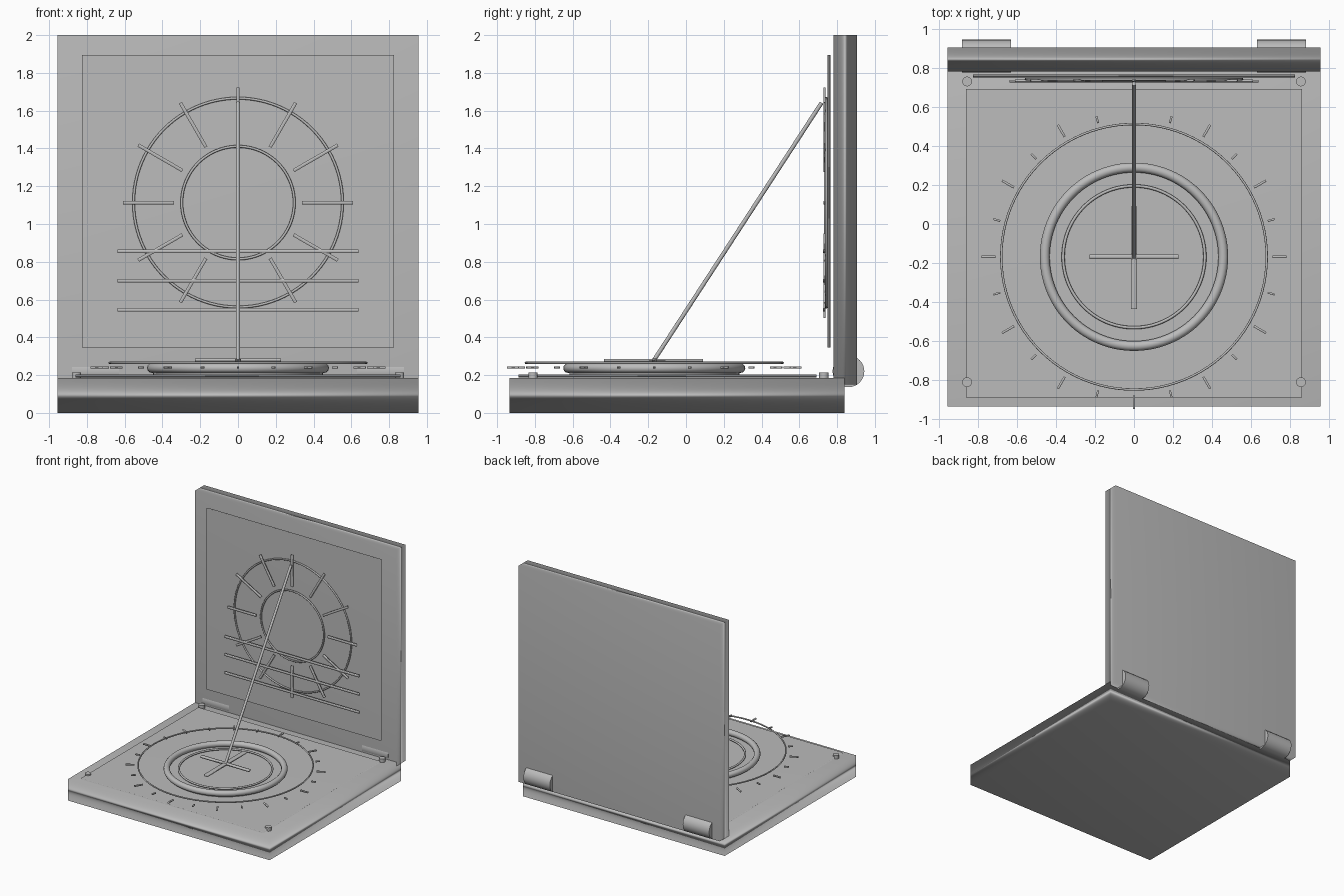
import bpy, math
from mathutils import Vector

cube = bpy.data.objects.get("Cube")
if cube:
    bpy.data.objects.remove(cube, do_unlink=True)

grey = bpy.data.materials.new("plain grey")
grey.use_nodes = True
grey.diffuse_color = (0.5, 0.5, 0.5, 1)
grey.node_tree.nodes["Principled BSDF"].inputs["Base Color"].default_value = (0.5, 0.5, 0.5, 1)


def finish(name):
    ob = bpy.context.object
    ob.name = name
    ob.data.materials.append(grey)
    bpy.ops.object.shade_smooth()
    return ob


def box(name, centre, size, rot=(0, 0, 0)):
    bpy.ops.mesh.primitive_cube_add(size=1, location=centre, rotation=rot)
    bpy.context.object.scale = size
    return finish(name)


def span(name, lo, hi):
    lo, hi = Vector(lo), Vector(hi)
    return box(name, (lo + hi) / 2, hi - lo)


def rod(name, a, b, radius, sides=24):
    a, b = Vector(a), Vector(b)
    d = b - a
    bpy.ops.mesh.primitive_cylinder_add(vertices=sides, radius=radius, depth=d.length,
                                        location=(a + b) / 2,
                                        rotation=d.to_track_quat("Z", "Y").to_euler())
    ob = finish(name)
    bpy.ops.object.shade_smooth_by_angle(angle=math.radians(40))
    return ob


def ring(name, centre, major, minor, upright=False):
    bpy.ops.mesh.primitive_torus_add(major_segments=96, minor_segments=12,
                                     major_radius=major, minor_radius=minor, location=centre,
                                     rotation=(math.pi / 2 if upright else 0, 0, 0))
    return finish(name)


# Case halves and their raised panels
span("base", (-0.955, -0.935, 0), (0.955, 0.84, 0.185))
span("base_panel", (-0.86, -0.888, 0.187), (0.86, 0.692, 0.203))
span("lid", (-0.955, 0.78, 0.15), (0.955, 0.905, 2))
span("lid_panel", (-0.825, 0.75, 0.345), (0.825, 0.765, 1.895))

# Hinge barrels and corner studs
for side, sx in (("right", -1), ("left", 1)):
    rod(side + "_hinge", (sx * 0.63, 0.86, 0.22), (sx * 0.88, 0.86, 0.22), 0.084, 32)
    for end, y in (("front", -0.81), ("back", 0.73)):
        rod(f"{end}_{side}_stud", (sx * 0.855, y, 0.185), (sx * 0.855, y, 0.215), 0.025)

# Horizontal dial: disc, rings and centre cross
DY = -0.168
rod("dial_disc", (0, DY, 0.2), (0, DY, 0.215), 0.45, 64)
ring("dial_rim", (0, DY, 0.237), 0.457, 0.025)
ring("dial_inner_ring", (0, DY, 0.235), 0.363, 0.008)
ring("dial_hour_ring", (0, DY, 0.265), 0.68, 0.006)
span("cross_bar_wide", (-0.228, DY - 0.011, 0.272), (0.228, DY + 0.011, 0.288))
span("cross_bar_deep", (-0.016, -0.435, 0.27), (0.016, 0.09, 0.286))

# Hour ticks around the dial, long on every second one
for i in range(24):
    a = i * math.tau / 24
    r, length, width = (0.745, 0.07, 0.012) if i % 2 == 0 else (0.727, 0.036, 0.01)
    box(f"hour_tick_{i + 1}", (r * math.cos(a), DY + r * math.sin(a), 0.24),
        (length, width, 0.01), (0, 0, a))

# Upright dial on the lid: rings, spokes and crossing bars
CZ = 1.113
ring("lid_outer_ring", (0, 0.742, CZ), 0.553, 0.007, True)
ring("lid_inner_ring", (0, 0.738, CZ), 0.298, 0.007, True)
for i in range(12):
    a = i * math.tau / 12
    box(f"lid_spoke_{i + 1}", (0.475 * math.cos(a), 0.733, CZ + 0.475 * math.sin(a)),
        (0.27, 0.012, 0.018), (0, -a, 0))
for i, z in enumerate((0.545, 0.7, 0.855)):
    span(f"lid_bar_{i + 1}", (-0.637, 0.726, z - 0.009), (0.637, 0.738, z + 0.009))

# Slanted shadow pointer
rod("pointer", (0, -0.172, 0.275), (0, 0.718, 1.642), 0.011, 16)
